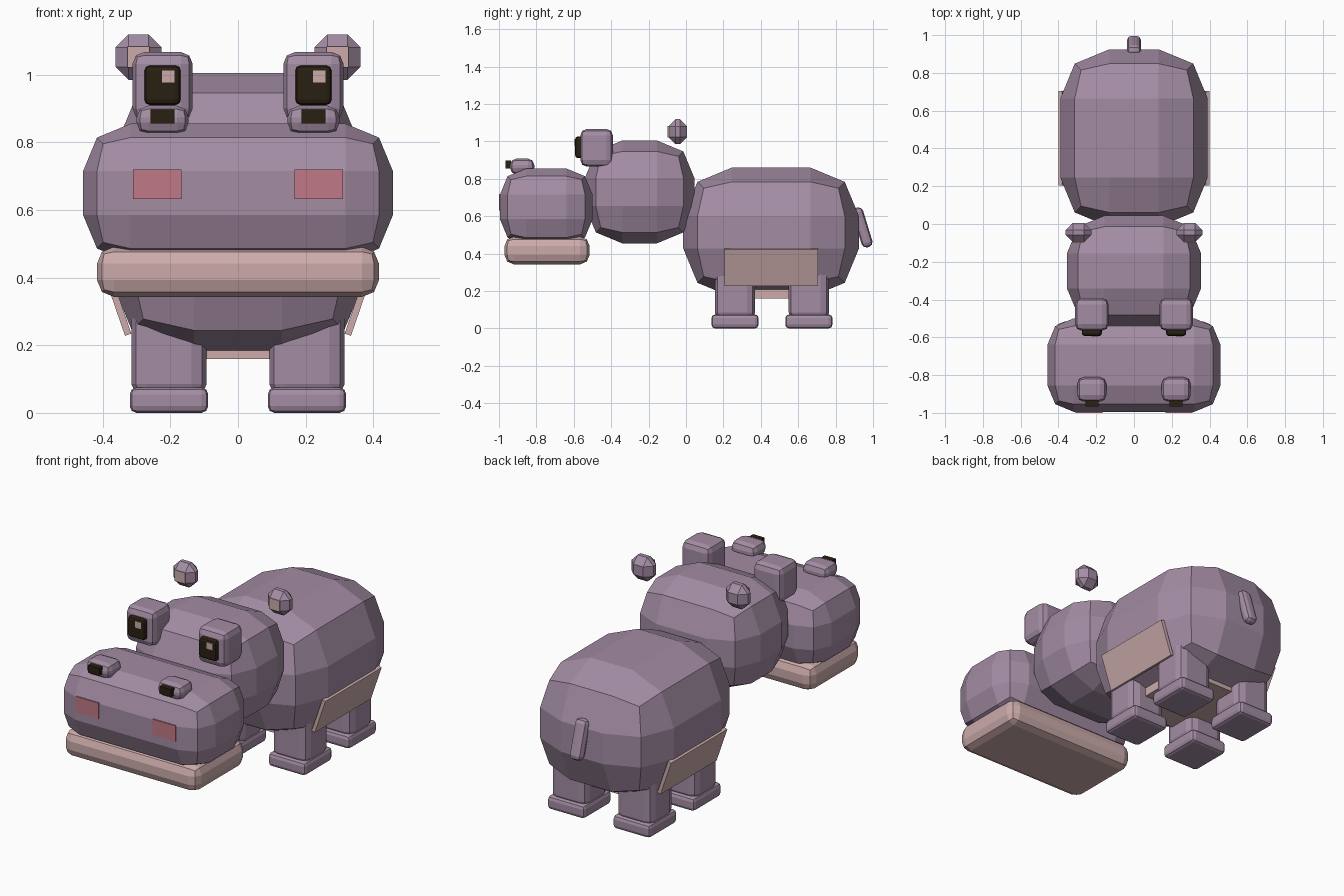
import bpy
import bmesh
from math import radians
from mathutils import Vector

default = bpy.data.objects.get("Cube")
if default:
    bpy.data.objects.remove(default, do_unlink=True)


def material(name, color):
    mat = bpy.data.materials.new(name)
    mat.use_nodes = True
    mat.diffuse_color = (*color, 1)
    mat.node_tree.nodes["Principled BSDF"].inputs["Base Color"].default_value = (*color, 1)
    return mat


mauve = material("mauve_skin", (0.37, 0.265, 0.37))
pink = material("pale_pink", (0.61, 0.41, 0.41))
rose = material("rose_cheek", (0.53, 0.19, 0.24))
dark = material("dark_brown", (0.022, 0.015, 0.006))


def block(name, center, size, mat, bevel=0, segments=2, tilt=(0, 0, 0)):
    """Box with rounded edges, placed by its centre and full size."""
    bm = bmesh.new()
    bmesh.ops.create_cube(bm, size=1)
    bmesh.ops.scale(bm, vec=Vector(size), verts=bm.verts)
    if bevel:
        bmesh.ops.bevel(bm, geom=bm.edges[:], offset=bevel, offset_type='OFFSET',
                        segments=segments, profile=0.5, affect='EDGES', clamp_overlap=True)
    mesh = bpy.data.meshes.new(name)
    bm.to_mesh(mesh)
    bm.free()
    mesh.materials.append(mat)
    obj = bpy.data.objects.new(name, mesh)
    obj.location = center
    obj.rotation_euler = [radians(a) for a in tilt]
    bpy.context.collection.objects.link(obj)
    return obj


# Main masses
block("body", (0, 0.455, 0.514), (0.78, 0.94, 0.692), mauve, 0.26)
block("head", (0, -0.248, 0.73), (0.71, 0.585, 0.55), mauve, 0.2)
block("muzzle", (0, -0.747, 0.65), (0.916, 0.496, 0.41), mauve, 0.14)
block("lower_jaw", (0, -0.743, 0.417), (0.834, 0.455, 0.148), pink, 0.05)
block("belly", (0, 0.455, 0.195), (0.46, 0.5, 0.07), pink)
block("tail", (0, 0.943, 0.54), (0.074, 0.06, 0.22), mauve, 0.025, tilt=(17, 0, 0))

# Paired parts
for side, s in (("right", -1), ("left", 1)):
    block(side + "_flank_patch", (s * 0.358, 0.455, 0.328), (0.02, 0.5, 0.205), pink,
          tilt=(0, s * 19, 0))
    block(side + "_cheek", (s * 0.239, -0.99, 0.676), (0.143, 0.02, 0.088), rose)

    # Eyes, with the glint on the same side of both
    x = s * 0.223
    block(side + "_eye_mount", (x, -0.478, 0.966), (0.178, 0.174, 0.202), mauve, 0.035)
    block(side + "_eye", (x, -0.573, 0.969), (0.107, 0.04, 0.116), dark, 0.015)
    block(side + "_eye_glint", (x + 0.017, -0.592, 0.995), (0.036, 0.008, 0.036), pink)

    # Nostrils
    block(side + "_nostril_mount", (x, -0.876, 0.866), (0.154, 0.13, 0.085), mauve, 0.035)
    block(side + "_nostril", (x, -0.95, 0.876), (0.07, 0.03, 0.042), dark)

    # Ears
    block(side + "_ear", (s * 0.294, -0.045, 1.052), (0.136, 0.1, 0.134), mauve, 0.038, 1)
    block(side + "_inner_ear", (s * 0.294, -0.092, 1.052), (0.066, 0.012, 0.062), pink)

    # Legs and feet
    for end, y in (("front", 0.262), ("back", 0.657)):
        block(f"{side}_{end}_leg", (s * 0.204, y, 0.19), (0.222, 0.216, 0.3), mauve, 0.045)
        block(f"{side}_{end}_foot", (s * 0.204, y, 0.0375), (0.232, 0.252, 0.075), mauve, 0.02)
